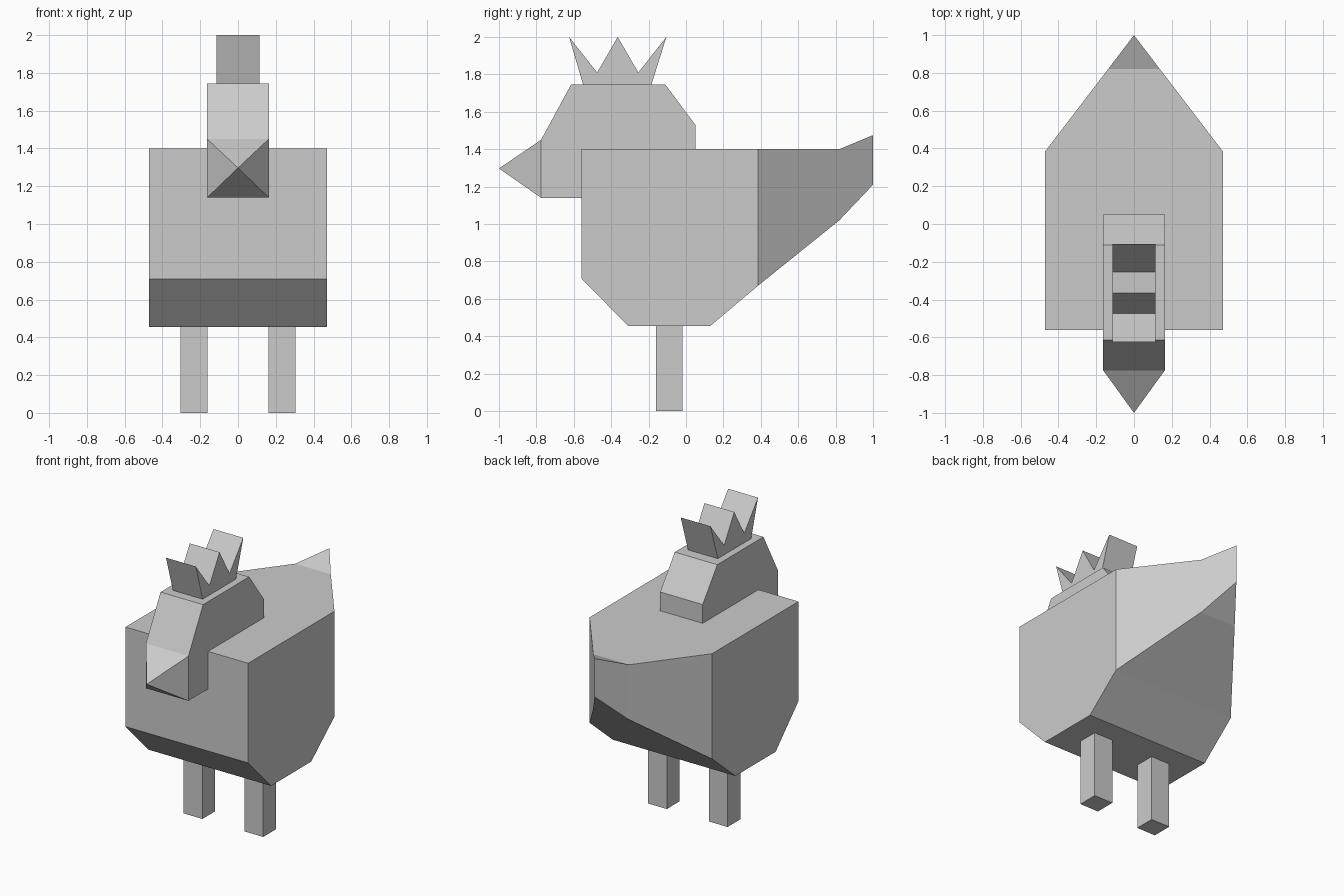
import bpy, bmesh

if "Cube" in bpy.data.objects:
    bpy.data.objects.remove(bpy.data.objects["Cube"])


def finish(name, bm):
    bmesh.ops.remove_doubles(bm, verts=bm.verts, dist=1e-5)
    bmesh.ops.recalc_face_normals(bm, faces=bm.faces)
    mesh = bpy.data.meshes.new(name)
    bm.to_mesh(mesh)
    bm.free()
    obj = bpy.data.objects.new(name, mesh)
    bpy.context.collection.objects.link(obj)
    return obj


def loft(name, sections):
    """Rectangular sections along y: (y, half width, bottom z, top z)."""
    bm = bmesh.new()
    rings = [[bm.verts.new(p) for p in ((-w, y, b), (w, y, b), (w, y, t), (-w, y, t))]
             for y, w, b, t in sections]
    for r, s in zip(rings, rings[1:]):
        for i in range(4):
            j = (i + 1) % 4
            bm.faces.new((r[i], r[j], s[j], s[i]))
    # Close the ends that have not tapered to a point or edge
    for ring, section in ((rings[0], sections[0]), (rings[-1], sections[-1])):
        if section[1] > 0:
            bm.faces.new(ring)
    bmesh.ops.dissolve_degenerate(bm, dist=1e-5, edges=bm.edges)
    return finish(name, bm)


def prism(name, profile, half):
    """Extrude a (y, z) outline across x."""
    bm = bmesh.new()
    face = bm.faces.new([bm.verts.new((-half, y, z)) for y, z in profile])
    ext = bmesh.ops.extrude_face_region(bm, geom=[face])
    verts = [v for v in ext["geom"] if isinstance(v, bmesh.types.BMVert)]
    bmesh.ops.translate(bm, verts=verts, vec=(2 * half, 0, 0))
    return finish(name, bm)


# Body tapering into an upturned tail
loft("body", [(-0.56, 0.47, 0.71, 1.40), (-0.31, 0.47, 0.455, 1.40),
              (0.13, 0.47, 0.455, 1.40), (0.385, 0.47, 0.67, 1.40),
              (0.82, 0.137, 1.02, 1.40), (1.0, 0, 1.21, 1.475)])

# Head, partly sunk into the body
loft("head", [(-0.775, 0.163, 1.14, 1.45), (-0.615, 0.163, 1.14, 1.745),
              (-0.11, 0.163, 1.14, 1.745), (0.05, 0.163, 1.14, 1.53)])

# Pyramid beak
loft("beak", [(-1.0, 0, 1.297, 1.297), (-0.775, 0.163, 1.14, 1.45)])

# Zigzag comb
prism("comb", [(-0.55, 1.745), (-0.625, 2.0), (-0.475, 1.81), (-0.365, 2.0),
               (-0.255, 1.81), (-0.105, 2.0), (-0.185, 1.745)], 0.114)

# Legs
for side, x in (("left", -0.233), ("right", 0.233)):
    leg = prism(side + "_leg", [(-0.16, 0), (-0.02, 0), (-0.02, 0.46), (-0.16, 0.46)], 0.072)
    leg.location.x = x
